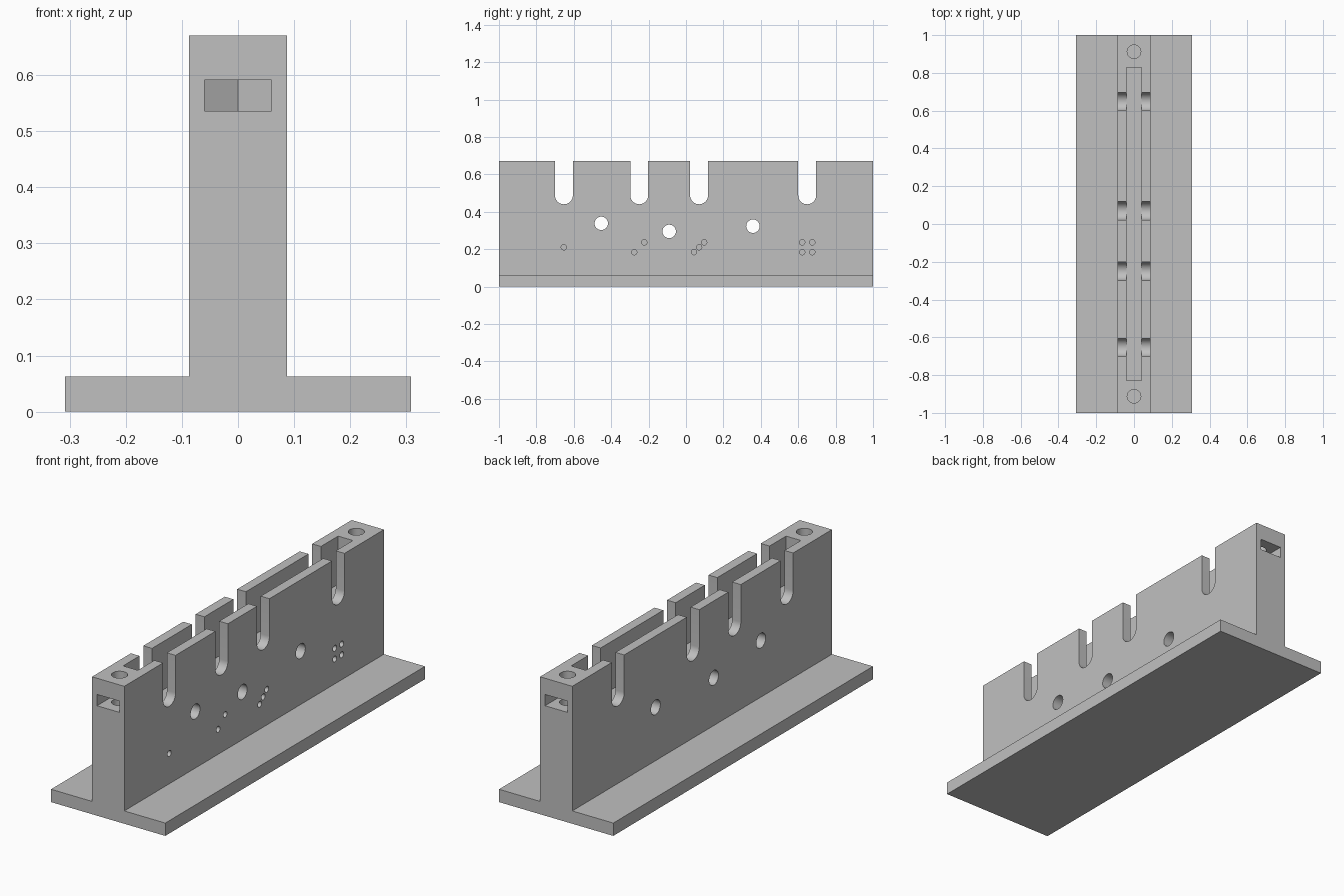
import bpy, bmesh, math
from mathutils import Vector

if "Cube" in bpy.data.objects:
    bpy.data.objects.remove(bpy.data.objects["Cube"])

TOP = 0.67


def prism(name, pts, axis, lo, hi):
    """Extrude a 2D outline along an axis: x -> (y, z), y -> (x, z), z -> (x, y)."""
    def place(p, d):
        a, b = p
        return {'x': (d, a, b), 'y': (a, d, b), 'z': (a, b, d)}[axis]
    bm = bmesh.new()
    face = bm.faces.new([bm.verts.new(place(p, lo)) for p in pts])
    ext = bmesh.ops.extrude_face_region(bm, geom=[face])
    moved = [g for g in ext['geom'] if isinstance(g, bmesh.types.BMVert)]
    bmesh.ops.translate(bm, verts=moved, vec=Vector(place((0, 0), hi - lo)))
    bmesh.ops.recalc_face_normals(bm, faces=bm.faces)
    mesh = bpy.data.meshes.new(name)
    bm.to_mesh(mesh)
    bm.free()
    obj = bpy.data.objects.new(name, mesh)
    bpy.context.collection.objects.link(obj)
    return obj


def arc(cx, cy, r, start=0, end=360, n=32):
    """Points on an arc; a full circle leaves out the repeated last point."""
    count = n if end - start >= 360 else n + 1
    angles = [math.radians(start + (end - start) * i / n) for i in range(count)]
    return [(cx + r * math.cos(a), cy + r * math.sin(a)) for a in angles]


def rect(x0, x1, y0, y1):
    return [(x0, y0), (x1, y0), (x1, y1), (x0, y1)]


# T-shaped stand: flat foot and tall wall in one section
W, T, F = 0.308, 0.087, 0.0625
stand = prism("slotted_stand", [(-W, 0), (W, 0), (W, F), (T, F), (T, TOP),
                                (-T, TOP), (-T, F), (-W, F)], 'y', -1, 1)
cutters = []

# Long channel down the middle of the wall
cutters.append(prism("channel_cutter", rect(-0.04, 0.04, -0.828, 0.828), 'z', 0.435, 0.8))

# Round-bottomed notches across the wall
R = 0.048
for y in (-0.653, -0.25, 0.07, 0.648):
    pts = [(y + R, 0.8), (y - R, 0.8)] + arc(y, 0.44 + R, R, 180, 360, 20)
    cutters.append(prism("notch_cutter", pts, 'x', -0.2, 0.2))

# Cross holes through the wall
for y, z in ((-0.453, 0.338), (-0.09, 0.295), (0.358, 0.323)):
    cutters.append(prism("cross_hole_cutter", arc(y, z, 0.036), 'x', -0.2, 0.2))

# Shallow counting dots on the right face
dots = [(-0.653, 0.21), (-0.277, 0.184), (-0.223, 0.236),
        (0.043, 0.184), (0.07, 0.21), (0.097, 0.236)]
dots += [(y, z) for y in (0.621, 0.675) for z in (0.184, 0.236)]
for y, z in dots:
    cutters.append(prism("dot_cutter", arc(y, z, 0.0145, n=20), 'x', T - 0.03, 0.2))

# Nut pockets with a pointed inner end, and the screw holes above them
for s in (-1, 1):
    c, h = 0.912, 0.06
    k = h / math.sqrt(3)
    pocket = [(-h, s * 1.1), (h, s * 1.1), (h, s * (c - k)),
              (0, s * (c - 2 * k)), (-h, s * (c - k))]
    cutters.append(prism("nut_pocket_cutter", pocket, 'z', 0.536, 0.591))
    cutters.append(prism("screw_hole_cutter", arc(0, s * c, 0.036), 'z', 0.42, 0.8))

# Cut everything, then discard the helpers
for cutter in cutters:
    cutter.hide_render = True
    mod = stand.modifiers.new("cut", 'BOOLEAN')
    mod.operation, mod.solver, mod.object = 'DIFFERENCE', 'EXACT', cutter
graph = bpy.context.evaluated_depsgraph_get()
result = bpy.data.meshes.new_from_object(stand.evaluated_get(graph))
stand.modifiers.clear()
stand.data = result
for cutter in cutters:
    bpy.data.objects.remove(cutter)

# Single grey finish
grey = bpy.data.materials.new("plain_grey")
grey.diffuse_color = (0.527, 0.527, 0.527, 1)
grey.use_nodes = True
grey.node_tree.nodes["Principled BSDF"].inputs["Base Color"].default_value = grey.diffuse_color
stand.data.materials.clear()
stand.data.materials.append(grey)

# Smooth the round holes, keep the corners sharp
bpy.context.view_layer.objects.active = stand
stand.select_set(True)
bpy.ops.object.shade_smooth_by_angle(angle=math.radians(30))
